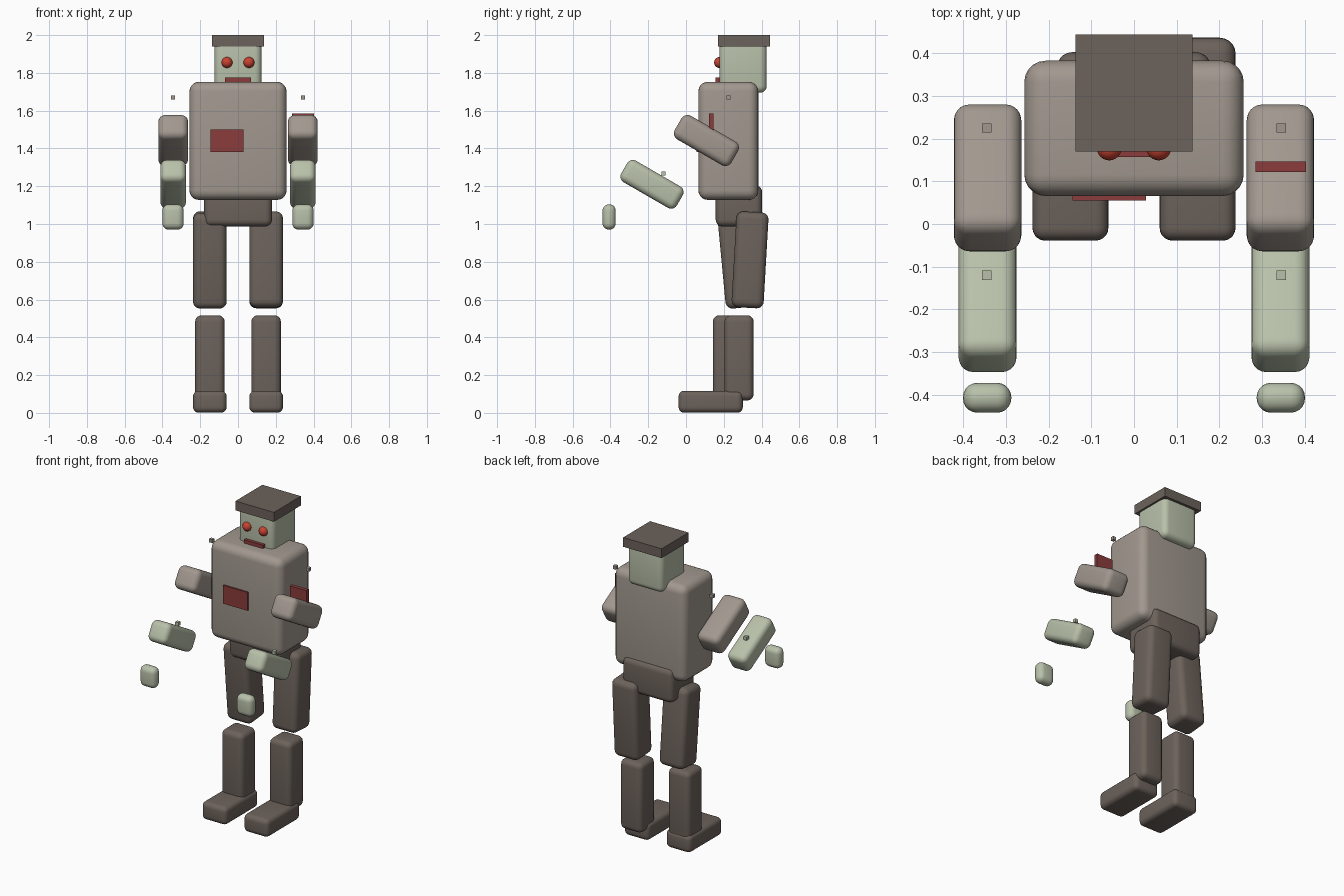
import bpy
import bmesh
from math import radians
from mathutils import Vector

default_cube = bpy.data.objects.get("Cube")
if default_cube:
    bpy.data.objects.remove(default_cube, do_unlink=True)


def material(name, rgb):
    mat = bpy.data.materials.new(name)
    mat.use_nodes = True
    color = (*rgb, 1)
    mat.diffuse_color = color
    bsdf = mat.node_tree.nodes["Principled BSDF"]
    bsdf.inputs["Base Color"].default_value = color
    bsdf.inputs["Roughness"].default_value = 0.7
    return mat


GREY = material("warm grey", (0.36, 0.315, 0.275))
BROWN = material("dark brown grey", (0.15, 0.122, 0.105))
GREEN = material("pale green", (0.48, 0.53, 0.40))
RED = material("dark red", (0.26, 0.045, 0.045))
EYE = material("bright red", (0.58, 0.055, 0.03))


def finish(bm, name, mat, center, tilt=0.0, smooth=True):
    mesh = bpy.data.meshes.new(name)
    bm.to_mesh(mesh)
    bm.free()
    mesh.materials.append(mat)
    obj = bpy.data.objects.new(name, mesh)
    bpy.context.collection.objects.link(obj)
    obj.location = center
    obj.rotation_euler.x = radians(tilt)
    if smooth:
        bpy.ops.object.select_all(action="DESELECT")
        obj.select_set(True)
        bpy.context.view_layer.objects.active = obj
        bpy.ops.object.shade_smooth_by_angle(angle=radians(35))
    return obj


def box(name, mat, center, size, radius=0.0, tilt=0.0):
    """Box with rounded edges, optionally tilted about the x axis."""
    bm = bmesh.new()
    bmesh.ops.create_cube(bm, size=1)
    bmesh.ops.scale(bm, vec=Vector(size), verts=bm.verts)
    if radius:
        bmesh.ops.bevel(bm, geom=bm.edges[:], offset=radius, segments=5,
                        profile=0.5, affect="EDGES", clamp_overlap=True)
    return finish(bm, name, mat, center, tilt, radius > 0)


def ball(name, mat, center, radius):
    bm = bmesh.new()
    bmesh.ops.create_uvsphere(bm, u_segments=24, v_segments=16, radius=radius)
    return finish(bm, name, mat, center)


# Head and flat cap
box("head", GREEN, (0, 0.302, 1.84), (0.25, 0.25, 0.29), 0.035)
box("cap", BROWN, (0, 0.307, 1.97), (0.274, 0.274, 0.06))
box("mouth", RED, (0, 0.175, 1.761), (0.136, 0.036, 0.028))

# Torso and hips
box("torso", GREY, (0, 0.224, 1.44), (0.514, 0.317, 0.625), 0.05)
box("chest_plate", RED, (-0.058, 0.068, 1.44), (0.173, 0.026, 0.118))
box("hips", BROWN, (0, 0.28, 1.096), (0.36, 0.245, 0.218), 0.035)

# Paired parts
for side, s in (("left", 1), ("right", -1)):
    ball(side + "_eye", EYE, (s * 0.058, 0.178, 1.855), 0.029)

    # Arm pieces float apart, sloping up toward the front
    box(side + "_upper_arm", GREY, (s * 0.343, 0.108, 1.442),
        (0.158, 0.346, 0.144), 0.037, -30)
    box(side + "_forearm", GREEN, (s * 0.343, -0.18, 1.21),
        (0.136, 0.34, 0.131), 0.035, -30)
    box(side + "_hand", GREEN, (s * 0.344, -0.407, 1.037),
        (0.113, 0.07, 0.133), 0.033)
    box(side + "_shoulder_stud", GREY, (s * 0.345, 0.225, 1.67), (0.022,) * 3)
    box(side + "_elbow_stud", GREEN, (s * 0.345, -0.12, 1.267), (0.022,) * 3)

    # Feet
    box(side + "_foot", BROWN, (s * 0.149, 0.131, 0.059),
        (0.178, 0.34, 0.116), 0.03)

# Legs in mid stride
for side, s, thigh_y, tilt, shin_y in (("left", 1, 0.339, -3.3, 0.281),
                                       ("right", -1, 0.273, 5.4, 0.219)):
    box(side + "_thigh", BROWN, (s * 0.149, thigh_y, 0.81),
        (0.178, 0.17, 0.508), 0.037, tilt)
    box(side + "_shin", BROWN, (s * 0.149, shin_y, 0.291),
        (0.156, 0.154, 0.45), 0.033)

# Badge on the left upper arm
box("arm_plate", RED, (0.344, 0.134, 1.526), (0.118, 0.024, 0.118))
